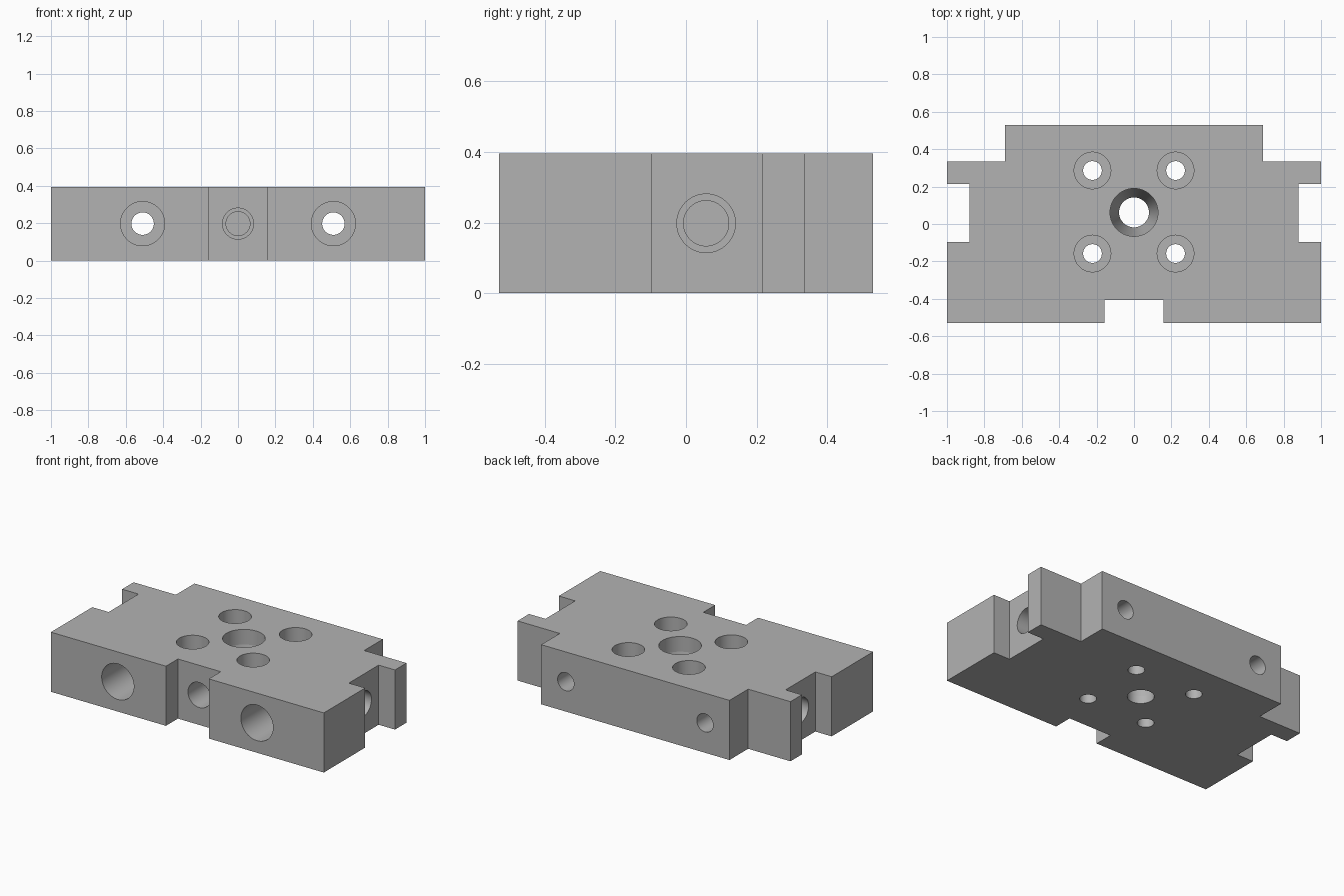
import bpy, bmesh, math
from mathutils import Vector

if "Cube" in bpy.data.objects:
    bpy.data.objects.remove(bpy.data.objects["Cube"])

H = 0.395          # plate thickness
MID = 0.198        # height of the horizontal bores
CY = 0.062         # y of the central bore
SIDES = 64

grey = bpy.data.materials.new("machined_grey")
grey.diffuse_color = (0.45, 0.45, 0.45, 1)
grey.use_nodes = True
grey.node_tree.nodes["Principled BSDF"].inputs["Base Color"].default_value = grey.diffuse_color


def add_object(name, bm):
    bmesh.ops.recalc_face_normals(bm, faces=bm.faces)
    mesh = bpy.data.meshes.new(name)
    bm.to_mesh(mesh)
    bm.free()
    mesh.materials.append(grey)
    obj = bpy.data.objects.new(name, mesh)
    bpy.context.collection.objects.link(obj)
    return obj


def bore(name, start, direction, profile):
    """Turned cutter: profile is (depth, radius) pairs along direction."""
    bm = bmesh.new()
    rings = []
    for depth, r in profile:
        rings.append([bm.verts.new((r * math.cos(a), r * math.sin(a), depth))
                      for a in (2 * math.pi * i / SIDES for i in range(SIDES))])
    for lo, hi in zip(rings, rings[1:]):
        for i in range(SIDES):
            j = (i + 1) % SIDES
            bm.faces.new((lo[i], lo[j], hi[j], hi[i]))
    bm.faces.new(rings[0])
    bm.faces.new(rings[-1])
    obj = add_object(name, bm)
    obj.rotation_mode = 'QUATERNION'
    obj.rotation_quaternion = Vector(direction).to_track_quat('Z', 'Y')
    obj.location = start
    obj.hide_render = True
    return obj


# Plate: notched outline, mirrored about x = 0 and extruded
half = [(0.157, -0.405), (0.157, -0.53), (1, -0.53), (1, -0.097), (0.88, -0.097),
        (0.88, 0.215), (1, 0.215), (1, 0.335), (0.69, 0.335), (0.69, 0.53)]
outline = half + [(-x, y) for x, y in reversed(half)]
bm = bmesh.new()
base = bm.faces.new([bm.verts.new((x, y, 0)) for x, y in outline])
ext = bmesh.ops.extrude_face_region(bm, geom=[base])
bmesh.ops.translate(bm, vec=(0, 0, H),
                    verts=[v for v in ext["geom"] if isinstance(v, bmesh.types.BMVert)])
plate = add_object("mounting_plate", bm)

cutters = []
# Central bore: straight mouth, tapered seat, straight outlet
cutters.append(bore("centre_bore", (0, CY, H), (0, 0, -1),
                    [(-0.05, 0.128), (0.10, 0.128), (0.345, 0.08), (H + 0.05, 0.08)]))

port = [(-0.03, 0.083), (0.2, 0.083), (0.2, 0.064), (0.24, 0.064)]
cutters.append(bore("front_port", (0, -0.405, MID), (0, 1, 0), port))

for s in (-1, 1):
    # Blind side ports in the side notches
    cutters.append(bore("side_port", (s * 0.88, 0.057, MID), (-s, 0, 0), port))
    # Long counterbored bolt holes, front to back
    cutters.append(bore("long_bolt_hole", (s * 0.51, -0.53, MID), (0, 1, 0),
                        [(-0.05, 0.118), (0.3, 0.118), (0.3, 0.06), (1.11, 0.06)]))
    # Four counterbored screw holes in the top
    for t in (-1, 1):
        cutters.append(bore("top_screw_hole", (s * 0.222, CY + 0.002 + t * 0.222, H), (0, 0, -1),
                            [(-0.05, 0.098), (0.2, 0.098), (0.2, 0.05), (H + 0.05, 0.05)]))

# Cut all bores, then discard the cutters
bpy.context.view_layer.objects.active = plate
plate.select_set(True)
for c in cutters:
    mod = plate.modifiers.new(c.name, 'BOOLEAN')
    mod.operation = 'DIFFERENCE'
    mod.solver = 'EXACT'
    mod.object = c
    bpy.ops.object.modifier_apply(modifier=mod.name)
for c in cutters:
    bpy.data.objects.remove(c, do_unlink=True)

bpy.ops.object.shade_smooth_by_angle(angle=math.radians(10))
